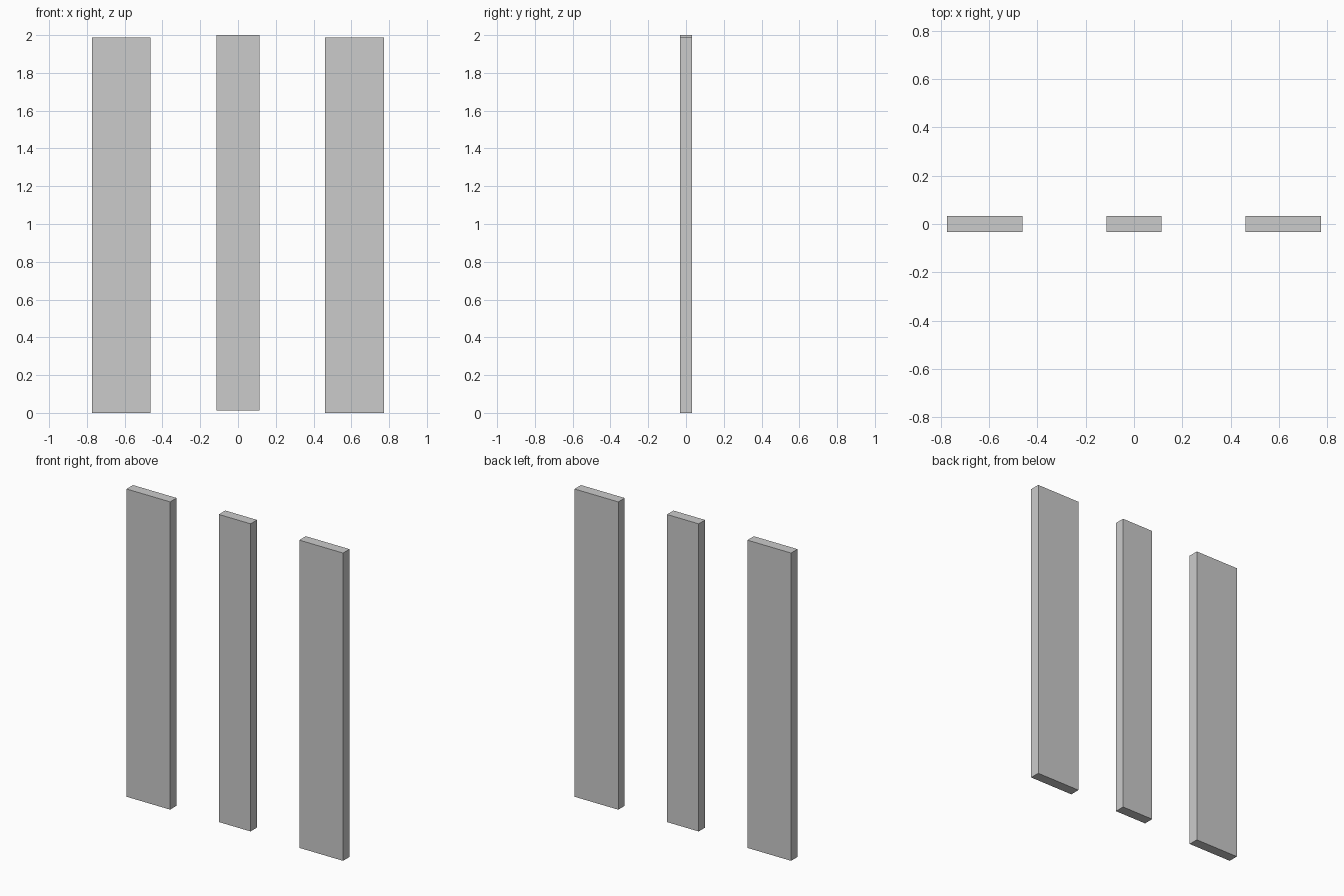
import bpy

if "Cube" in bpy.data.objects:
    bpy.data.objects.remove(bpy.data.objects["Cube"])

THICKNESS = 0.066


def add_board(name, x0, x1, z0, z1):
    """Upright board centred on y = 0."""
    bpy.ops.mesh.primitive_cube_add(size=1, location=((x0 + x1) / 2, 0, (z0 + z1) / 2))
    board = bpy.context.object
    board.name = name
    board.scale = (x1 - x0, THICKNESS, z1 - z0)
    bpy.ops.object.transform_apply(location=False, rotation=False, scale=True)
    return board


# Two wide outer boards and a narrower, slightly raised middle one
add_board("left_board", -0.774, -0.462, 0.0, 1.988)
add_board("middle_board", -0.114, 0.113, 0.013, 2.0)
add_board("right_board", 0.461, 0.774, 0.0, 1.988)
